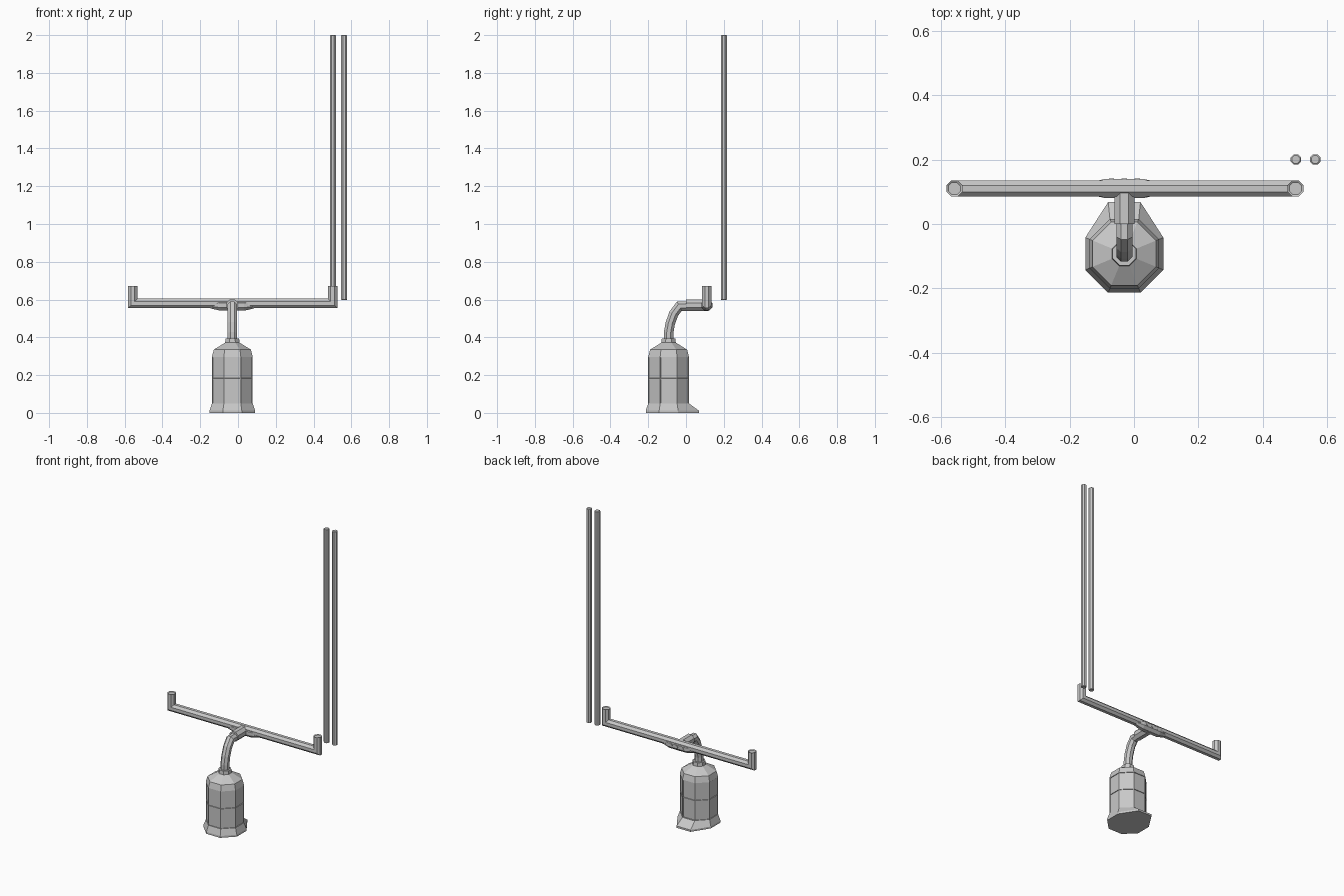
import bpy
import bmesh
import math
from mathutils import Vector

if "Cube" in bpy.data.objects:
    bpy.data.objects.remove(bpy.data.objects["Cube"], do_unlink=True)

grey = bpy.data.materials.new("painted_grey")
grey.use_nodes = True
grey.diffuse_color = (0.58, 0.58, 0.58, 1)
grey.node_tree.nodes["Principled BSDF"].inputs["Base Color"].default_value = grey.diffuse_color

SIDES = 8
CX, CY = -0.03, -0.092   # axis of the padded base


def finish(name, bm):
    bmesh.ops.recalc_face_normals(bm, faces=bm.faces)
    mesh = bpy.data.meshes.new(name)
    bm.to_mesh(mesh)
    bm.free()
    mesh.materials.append(grey)
    obj = bpy.data.objects.new(name, mesh)
    bpy.context.collection.objects.link(obj)
    return obj


def loft(bm, rings):
    """Skin a list of octagonal rings and cap both ends."""
    loops = [[bm.verts.new(p) for p in ring] for ring in rings]
    sides = []
    for a, b in zip(loops, loops[1:]):
        for i in range(SIDES):
            j = (i + 1) % SIDES
            sides.append(bm.faces.new((a[i], a[j], b[j], b[i])))
    caps = [bm.faces.new(loops[0]), bm.faces.new(loops[-1])]
    return sides, caps, loops


def tube(name, path, normal, radii, cap_inset=0, cap_depth=0):
    """Octagonal tube with mitred corners; normal is square to the path's plane."""
    pts = [Vector(p) for p in path]
    n = Vector(normal)
    if not isinstance(radii, (list, tuple)):
        radii = [radii] * len(pts)
    perps = [n.cross((b - a).normalized()) for a, b in zip(pts, pts[1:])]
    rings = []
    for i, p in enumerate(pts):
        u, v = perps[max(i - 1, 0)], perps[min(i, len(perps) - 1)]
        m = (u + v) / (1 + u.dot(v))
        r = radii[i] / math.cos(math.pi / SIDES)
        angles = [(k + 0.5) * math.tau / SIDES for k in range(SIDES)]
        rings.append([p + r * (math.cos(a) * n + math.sin(a) * m) for a in angles])
    bm = bmesh.new()
    caps = loft(bm, rings)[1]
    bmesh.ops.recalc_face_normals(bm, faces=bm.faces)
    if cap_inset:
        bmesh.ops.inset_individual(bm, faces=caps, thickness=cap_inset, depth=cap_depth)
    return finish(name, bm)


# Padded base: foot flare, two rows of panels, shoulder and collar
profile = [(0.0, 0.121), (0.012, 0.121), (0.05, 0.108), (0.18, 0.108), (0.297, 0.108),
           (0.335, 0.098), (0.372, 0.038), (0.395, 0.036)]
rings = []
for z, r in profile:
    rad = r / math.cos(math.pi / SIDES)
    angles = [(k + 0.5) * math.tau / SIDES for k in range(SIDES)]
    rings.append([Vector((CX + rad * math.cos(a), CY + rad * math.sin(a), z)) for a in angles])
bm = bmesh.new()
sides, caps, loops = loft(bm, rings)
# The foot reaches further out at the back
for loop in loops[:2]:
    for v in loop:
        if v.co.y > CY + 0.1:
            v.co.y = 0.068
bmesh.ops.recalc_face_normals(bm, faces=bm.faces)
panels = sides[2 * SIDES:4 * SIDES]
bmesh.ops.inset_individual(bm, faces=panels, thickness=0.004, depth=0)
bmesh.ops.inset_individual(bm, faces=panels, thickness=0.001, depth=-0.004)
finish("padded_base", bm)

# Curved support pole and the thicker sleeve that holds the crossbar
tube("support_pole",
     [(CX, CY, 0.38), (CX, CY, 0.425), (CX, -0.083, 0.475), (CX, -0.065, 0.525),
      (CX, -0.035, 0.565), (CX, 0.03, 0.565)], (1, 0, 0), 0.025)
tube("support_sleeve", [(CX, 0.0, 0.57), (CX, 0.12, 0.57)], (1, 0, 0), 0.031)

# Crossbar with a socket turned up at each end
left, right = 0.501, -0.557
tube("crossbar", [(right, 0.11, 0.673), (right, 0.11, 0.58), (left, 0.11, 0.58),
                  (left, 0.11, 0.673)], (0, 1, 0), 0.0245, 0.006, -0.004)

# Tapered clamp around the middle of the crossbar
tube("crossbar_clamp", [(CX + d, 0.11, 0.57) for d in (-0.115, -0.063, 0.063, 0.115)],
     (0, 1, 0), [0.017, 0.029, 0.029, 0.017])

# Bolts on the back of the clamp
for side in (-1, 0, 1):
    x = CX + side * 0.04
    tube("clamp_bolt", [(x, 0.135, 0.57), (x, 0.141, 0.57)], (1, 0, 0), 0.008)

# Two loose uprights standing beside the left end
for name, x in (("inner_upright", 0.502), ("outer_upright", 0.562)):
    tube(name, [(x, 0.2, 0.6), (x, 0.2, 1.997)], (1, 0, 0), 0.016, 0.004, 0.003)
